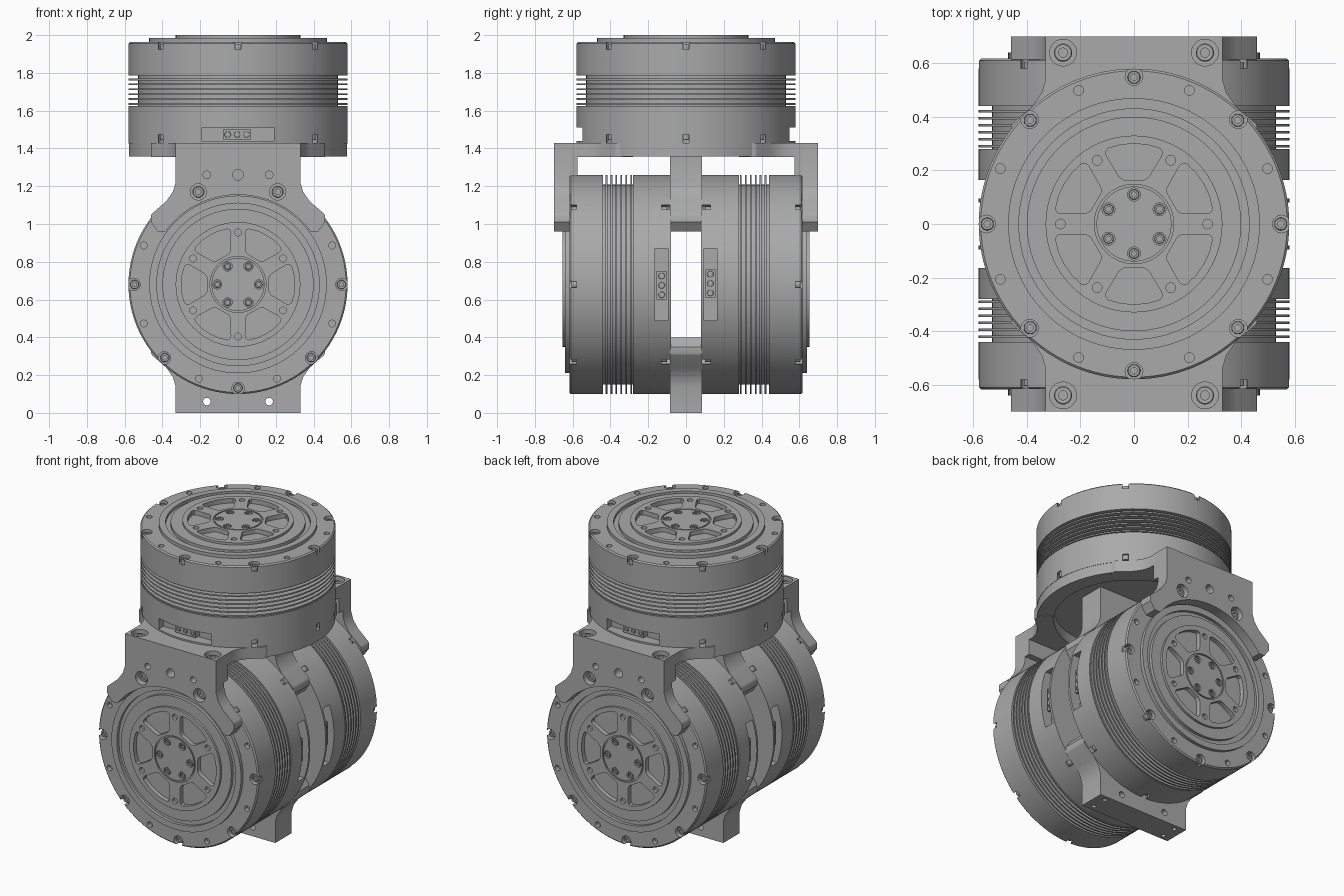
import bpy, bmesh
from math import pi, cos, sin, radians, atan2
from mathutils import Matrix, Vector

if "Cube" in bpy.data.objects:
    bpy.data.objects.remove(bpy.data.objects["Cube"])

grey = bpy.data.materials.new("machined grey")
grey.use_nodes = True
grey.diffuse_color = (0.4, 0.4, 0.4, 1)
grey.node_tree.nodes["Principled BSDF"].inputs["Base Color"].default_value = (0.4, 0.4, 0.4, 1)
parts = []


def add_lathe(bm, profile, seg, m=Matrix()):
    """Revolve (radius, height) points about local z."""
    rings = [[bm.verts.new(m @ Vector((r * cos(2 * pi * k / seg), r * sin(2 * pi * k / seg), z)))
              for k in range(seg)] for r, z in profile]
    for a, b in zip(rings, rings[1:]):
        for k in range(seg):
            n = (k + 1) % seg
            bm.faces.new((a[k], a[n], b[n], b[k]))
    poles = [v for ring, p in zip(rings, profile) if p[0] == 0 for v in ring]
    if poles:
        bmesh.ops.remove_doubles(bm, verts=poles, dist=1e-5)


def add_cyl(bm, r, z0, z1, m=Matrix(), seg=24):
    add_lathe(bm, [(0, z0), (r, z0), (r, z1), (0, z1)], seg, m)


def add_prism(bm, pts, z0, z1, m=Matrix()):
    low = [bm.verts.new(m @ Vector((x, y, z0))) for x, y in pts]
    high = [bm.verts.new(m @ Vector((x, y, z1))) for x, y in pts]
    bm.faces.new(low)
    bm.faces.new(high)
    for k in range(len(pts)):
        n = (k + 1) % len(pts)
        bm.faces.new((low[k], low[n], high[n], high[k]))


def add_box(bm, x0, x1, y0, y1, z0, z1, m=Matrix()):
    add_prism(bm, [(x0, y0), (x1, y0), (x1, y1), (x0, y1)], z0, z1, m)


def add_bolt(bm, r, m):
    """Socket head whose top sits at local z = 0."""
    add_lathe(bm, [(0, -0.012), (r * 0.5, -0.012), (r * 0.5, 0), (r * 0.9, 0),
                   (r, -0.004), (r, -0.03), (0, -0.03)], 18, m)


def to_mesh(bm, name):
    bmesh.ops.recalc_face_normals(bm, faces=bm.faces[:])
    mesh = bpy.data.meshes.new(name)
    bm.to_mesh(mesh)
    bm.free()
    return mesh


def place(name, mesh, m=Matrix()):
    ob = bpy.data.objects.new(name, mesh)
    ob.matrix_world = m
    bpy.context.collection.objects.link(ob)
    parts.append(ob)
    return ob


def carve(ob, cutter_mesh):
    cutter = bpy.data.objects.new("cutter", cutter_mesh)
    cutter.hide_render = True
    bpy.context.collection.objects.link(cutter)
    mod = ob.modifiers.new("cut", "BOOLEAN")
    mod.operation, mod.solver, mod.object = "DIFFERENCE", "EXACT", cutter
    bpy.context.view_layer.update()
    result = bpy.data.meshes.new_from_object(ob.evaluated_get(bpy.context.evaluated_depsgraph_get()))
    ob.modifiers.clear()
    ob.data = result
    bpy.data.objects.remove(cutter)


def polar(r, deg, z=0):
    return Matrix.Rotation(radians(deg), 4, "Z") @ Matrix.Translation((r, 0, z))


def frame(x, y, z, loc):
    m = Matrix((x, y, z)).transposed().to_4x4()
    m.translation = loc
    return m


HALF = Matrix.Rotation(pi, 4, "Z")
BACK = -0.575

# Motor body: stepped face, cooling fins, plain rear band
profile = [(0, 0), (0.14, 0), (0.14, -0.008), (0.148, -0.008), (0.148, 0), (0.33, 0), (0.33, -0.015),
           (0.4, -0.015), (0.4, -0.035), (0.43, -0.035), (0.43, -0.015), (0.47, -0.015),
           (0.47, -0.037), (0.572, -0.037), (0.58, -0.045), (0.58, -0.215), (0.53, -0.215)]
for k in range(6):
    z = -0.23 - 0.026 * k
    profile += [(0.53, z), (0.58, z), (0.58, z - 0.009), (0.53, z - 0.009)]
profile += [(0.53, -0.375), (0.58, -0.375), (0.58, BACK), (0, BACK)]
bm = bmesh.new()
add_lathe(bm, profile, 96)
motor = place("top_motor", to_mesh(bm, "motor"))

# Pockets, bolt holes and connector recesses cut into the motor
side = [(0.165, 0.038), (0.175, 0.055), (0.255, 0.103), (0.27, 0.106), (0.282, 0.098), (0.296, 0.05)]
pocket = side + [(0.3, 0)] + [(x, -y) for x, y in reversed(side)]
cut, bolts = bmesh.new(), bmesh.new()
for k in range(6):
    add_prism(cut, pocket, -0.03, 0.03, polar(0, 30 + 60 * k))
    add_cyl(cut, 0.018, -0.02, 0.03, polar(0.275, 60 * k))
    add_cyl(cut, 0.024, -0.014, 0.03, polar(0.11, 30 + 60 * k))
    add_bolt(bolts, 0.019, polar(0.11, 30 + 60 * k, -0.003))
flip = Matrix.Rotation(pi, 4, "X")
for k in range(8):
    add_cyl(cut, 0.033, -0.075, 0.03, polar(0.551, 45 * k))
    add_bolt(bolts, 0.024, polar(0.548, 45 * k, -0.05))
    add_cyl(cut, 0.018, -0.065, 0.03, polar(0.54, 22.5 + 45 * k))
    if k % 4 != 2:
        add_cyl(cut, 0.033, BACK - 0.03, -0.525, polar(0.551, 45 * k))
        add_bolt(bolts, 0.024, polar(0.548, 45 * k, -0.555) @ flip)
plugs = bmesh.new()
for m in (Matrix(), HALF):
    add_box(cut, -0.19, 0.19, 0.5, 0.65, -0.56, -0.49, m)
    add_box(plugs, -0.07, 0.08, 0.49, 0.54, -0.552, -0.5, m)
    for x in (-0.045, 0.005, 0.055):
        add_bolt(plugs, 0.017, m @ frame((1, 0, 0), (0, 0, -1), (0, 1, 0), (x, 0.546, -0.526)))
carve(motor, to_mesh(cut, "motor_cutter"))
bolt_mesh, plug_mesh = to_mesh(bolts, "motor_bolts"), to_mesh(plugs, "connectors")

# Three motors: one upright, two facing front and back
front = frame((0, 0, -1), (1, 0, 0), (0, -1, 0), (0, -0.655, 0.68))
for name, m in (("top", Matrix.Translation((0, 0, 2))), ("front", front), ("back", HALF @ front)):
    if name == "top":
        motor.matrix_world = m
    else:
        place(name + "_motor", motor.data, m)
    place(name + "_motor_bolts", bolt_mesh, m)
    place(name + "_connectors", plug_mesh, m)


def clamp(top):
    """Neck with two curved wings that hug the motor rim."""
    right = [(0.33, top), (0.33, 0.54), (0.345, 0.49), (0.38, 0.44), (0.455, 0.375), (0.46, 0.365),
             (0.46, 0.33), (0.425, 0.28), (0.384, 0.28)]
    a = atan2(0.28, 0.384)
    arc = [(0.475 * cos(a + (pi - 2 * a) * k / 24), 0.475 * sin(a + (pi - 2 * a) * k / 24))
           for k in range(1, 24)]
    return right + arc + [(-x, y) for x, y in reversed(right)]


def solid(name, build, m=Matrix()):
    b = bmesh.new()
    build(b)
    b.transform(m)
    return place(name, to_mesh(b, name))


def bracket_cutter():
    """Holes shared by the arms and the bracket plate."""
    b = bmesh.new()
    for s in (1, -1):
        wall = frame((1, 0, 0), (0, 0, s), (0, -s, 0), (0, 0, 0))
        for x in (-1, 1):
            add_cyl(b, 0.05, 1.385, 1.5, Matrix.Translation((0.265 * x, 0.64 * s, 0)))
            add_cyl(b, 0.043, 0.655, 0.8, wall @ Matrix.Translation((0.21 * x, 1.17 * s * s, 0)))
            add_cyl(b, 0.02, 0.64, 0.8, wall @ Matrix.Translation((0.165 * x, 1.26, 0)))
        add_cyl(b, 0.028, 0.64, 0.8, wall @ Matrix.Translation((0, 1.26, 0)))
    for v in b.verts:
        v.co.z = abs(v.co.z)
    return to_mesh(b, "bracket_cutter")


# Bracket: front and back arms, top plate and support ring
upright = frame((1, 0, 0), (0, 0, 1), (0, -1, 0), (0, 0, 0.68))
for name, turn in (("front", Matrix()), ("back", HALF)):
    arm = solid(name + "_arm", lambda b: add_prism(b, clamp(0.75), 0.615, 0.7, upright), turn)
    carve(arm, bracket_cutter())
    solid(name + "_arm_rib", lambda b: add_box(b, -0.33, 0.33, -0.615, -0.575, 1.255, 1.355), turn)
    plate = solid(name + "_plate", lambda b: add_prism(b, clamp(0.615), 1.355, 1.43),
                  turn @ HALF)
    carve(plate, bracket_cutter())
    b = bmesh.new()
    for x in (-1, 1):
        add_bolt(b, 0.034, Matrix.Translation((0.265 * x, -0.64, 1.412)))
        add_bolt(b, 0.03, frame((1, 0, 0), (0, 0, 1), (0, -1, 0), (0.21 * x, -0.68, 1.17)))
    b.transform(turn)
    place(name + "_arm_bolts", to_mesh(b, "arm_bolts"))
solid("plate_ring", lambda b: add_lathe(b, [(0.478, 1.357), (0.578, 1.357), (0.578, 1.428),
                                           (0.478, 1.428), (0.478, 1.357)], 96))

# Middle supports between the two lower motors
solid("upper_support", lambda b: add_prism(b, clamp(0.68), -0.085, 0.085, upright))
solid("plate_bridge", lambda b: add_box(b, -0.33, 0.33, -0.085, 0.085, 1.36, 1.425))
foot = solid("lower_support", lambda b: add_prism(b, [(x, -y) for x, y in clamp(0.68)],
                                                  -0.085, 0.085, upright))
b = bmesh.new()
across = frame((1, 0, 0), (0, 0, 1), (0, -1, 0), (0, 0, 0.06))
for x in (-1, 1):
    add_cyl(b, 0.02, -0.2, 0.2, across @ Matrix.Translation((0.165 * x, 0, 0)))
    for y in (-0.05, 0.05):
        add_cyl(b, 0.014, -0.1, 0.03, Matrix.Translation((0.27 * x, y, 0)))
carve(foot, to_mesh(b, "foot_cutter"))

# Shared finish
bpy.ops.object.select_all(action="DESELECT")
for ob in parts:
    ob.data.materials.clear()
    ob.data.materials.append(grey)
    ob.select_set(True)
bpy.context.view_layer.objects.active = parts[0]
bpy.ops.object.shade_smooth_by_angle(angle=radians(30))
